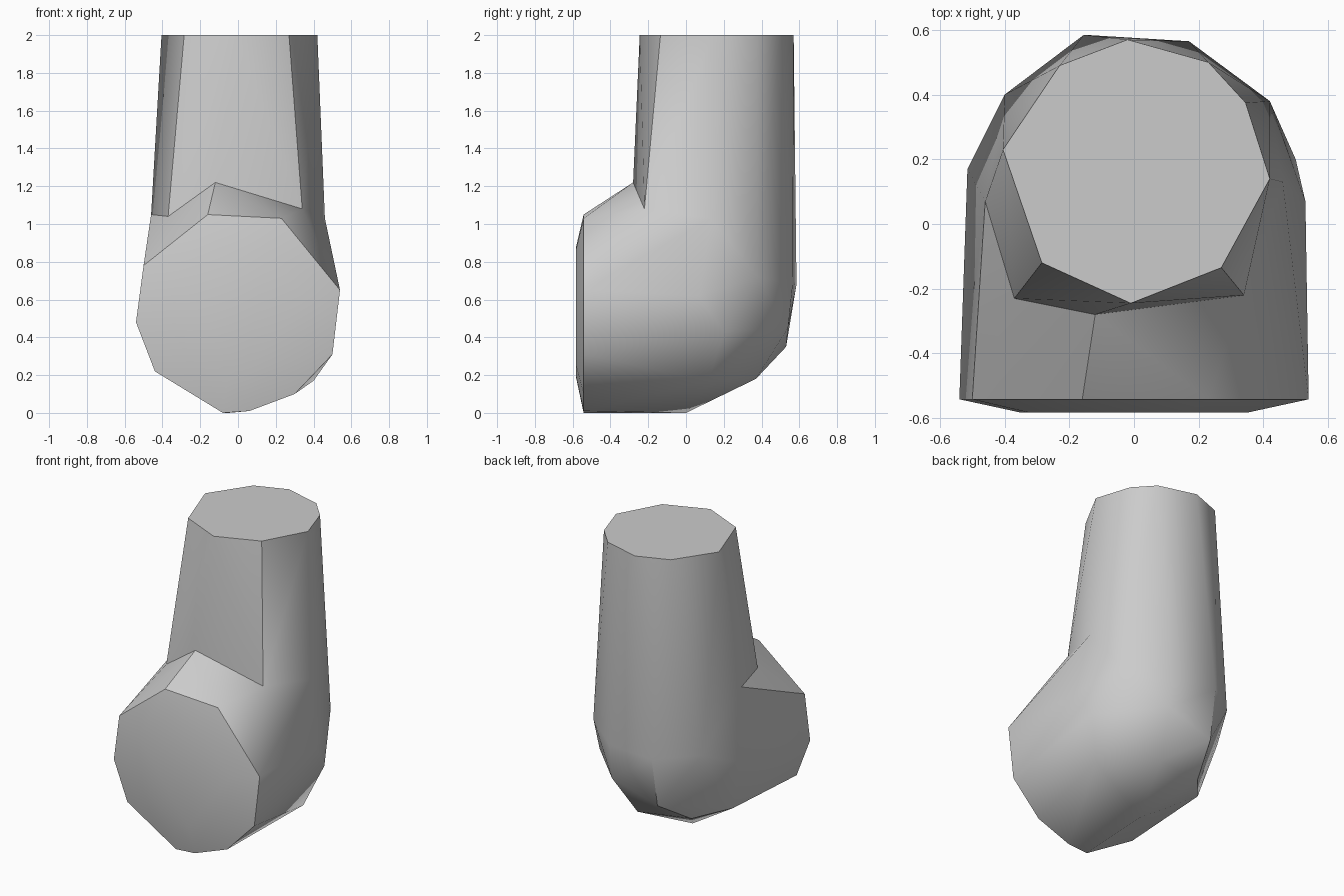
import bpy
import bmesh
from math import radians
from mathutils import Vector

default_cube = bpy.data.objects.get("Cube")
if default_cube:
    bpy.data.objects.remove(default_cube, do_unlink=True)

# One plain grey for the whole pipe
grey = bpy.data.materials.new("plain_grey")
grey.use_nodes = True
grey_colour = (0.6, 0.6, 0.6, 1)
grey.diffuse_color = grey_colour
grey.node_tree.nodes["Principled BSDF"].inputs["Base Color"].default_value = grey_colour


def faceted_solid(name, points):
    """Wrap a set of section points in a closed faceted skin."""
    bm = bmesh.new()
    for point in points:
        bm.verts.new(point)
    bmesh.ops.convex_hull(bm, input=list(bm.verts))
    spare = [vert for vert in bm.verts if not vert.link_faces]
    bmesh.ops.delete(bm, geom=spare, context='VERTS')
    bmesh.ops.recalc_face_normals(bm, faces=list(bm.faces))
    mesh = bpy.data.meshes.new(name)
    bm.to_mesh(mesh)
    bm.free()
    mesh.materials.append(grey)
    solid = bpy.data.objects.new(name, mesh)
    bpy.context.collection.objects.link(solid)
    return solid


def scaled_section(section, centre, factor):
    """Shrink a flat section around its centre."""
    middle = Vector(centre)
    return [middle + (Vector(point) - middle) * factor for point in section]


# Upright end: nine-sided section (x, y)
upright_section = [(-.01, -.245), (.27, -.135), (.42, .14), (.345, .375), (.23, .5),
                   (-.02, .57), (-.23, .49), (-.405, .23), (-.285, -.12)]
upright_end = [(x, y, 2) for x, y in upright_section]

# Front end: rounded section (x, z) with a shallow domed cap
front_section = [(-.08, 0), (-.44, .22), (-.54, .48), (-.5, .78), (-.16, 1.05),
                 (.23, 1.03), (.54, .65), (.5, .31), (.3, .1), (.06, .01)]
front_end = [(x, -.542, z) for x, z in front_section]
front_cap = [(x, -.583, z) for x, z in scaled_section(front_section, (0, .55), .65)]

# Shoulder ring, where the upright meets the front branch
shoulder = [(-.46, .07, 1.05), (-.37, -.23, 1.04), (.34, -.22, 1.08), (.46, .13, 1.03)]
crotch = [(-.12, -.28, 1.22)]

# Back of the bend
bend_back = [(-.4, .4, .7), (-.155, .585, .68), (.17, .565, .68), (.42, .38, .72)]
bend_sides = [(-.515, .17, .6), (.53, .07, .62), (.5, .2, .43)]
bend_base = [(.17, .54, .45), (-.16, .53, .35), (.1, .37, .18), (-.25, .3, .2),
             (.4, .12, .17), (-.42, .1, .24), (-.05, 0, 0)]

pipe = faceted_solid("elbow_pipe", upright_end + shoulder + crotch + bend_back)
branch = faceted_solid("front_branch", front_end + front_cap + shoulder + crotch
                       + bend_back + bend_sides + bend_base)
branch.hide_render = True

# Join both halves into one skin
bpy.ops.object.select_all(action='DESELECT')
bpy.context.view_layer.objects.active = pipe
pipe.select_set(True)
union = pipe.modifiers.new("join_branch", 'BOOLEAN')
union.operation = 'UNION'
union.solver = 'EXACT'
union.object = branch
bpy.ops.object.modifier_apply(modifier=union.name)
bpy.data.objects.remove(branch, do_unlink=True)

# Soft facets, crisp rims and crotch
bpy.ops.object.shade_smooth_by_angle(angle=radians(32))
